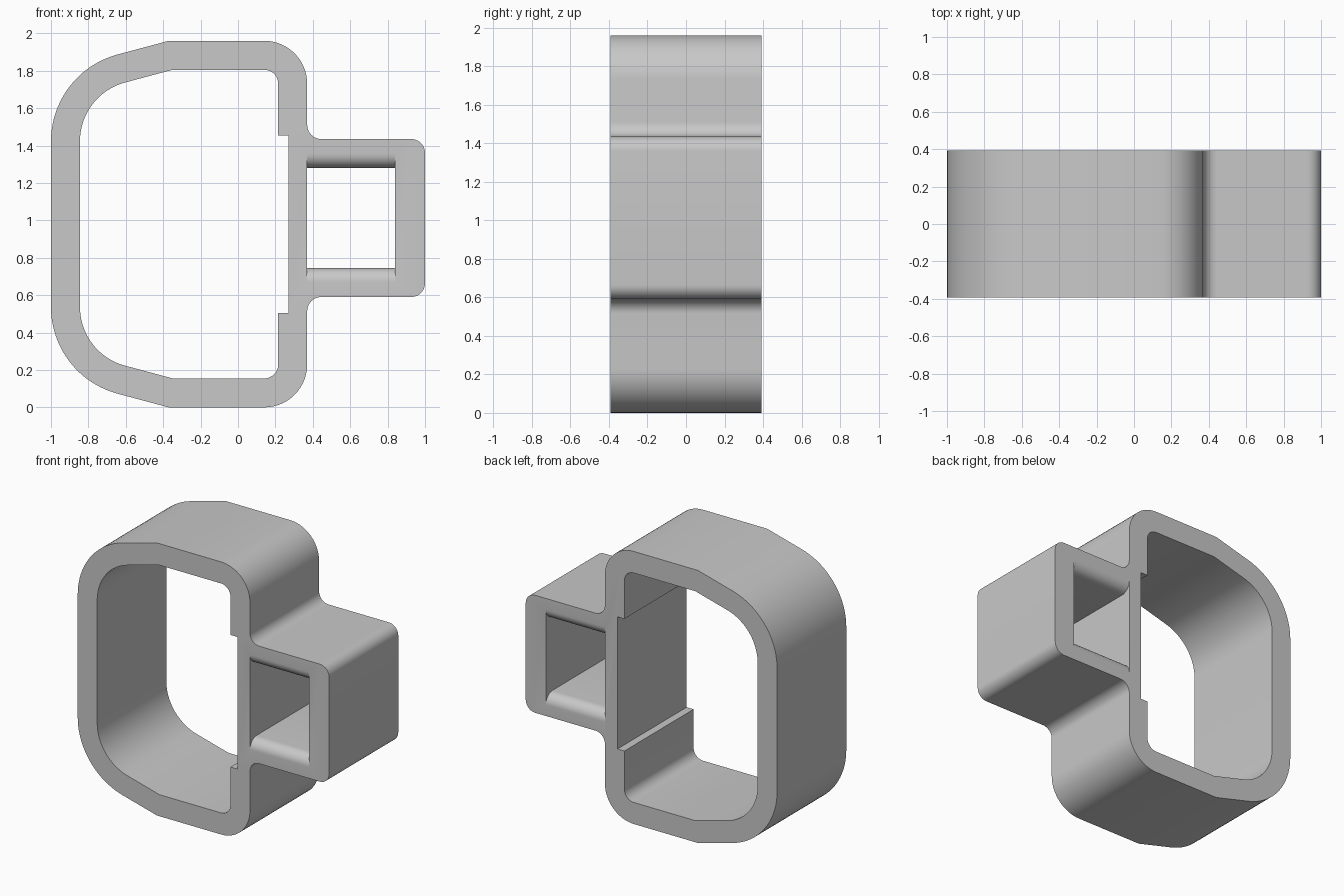
import bpy, bmesh
from math import cos, sin, radians

cube = bpy.data.objects.get("Cube")
if cube:
    bpy.data.objects.remove(cube, do_unlink=True)

HALF = 0.393          # half depth along y
MID = 0.98            # mirror height of the loop
WALL = 0.155
BOX_LOW, BOX_HIGH = 0.59, 1.435

grey = bpy.data.materials.new("light_grey")
grey.use_nodes = True
colour = (0.58, 0.58, 0.58, 1)
grey.diffuse_color = colour
grey.node_tree.nodes["Principled BSDF"].inputs["Base Color"].default_value = colour


def arc(a, b, r, start, end, steps=10):
    """Points on an arc around (a, b), angles in degrees."""
    angles = [radians(start + (end - start) * i / steps) for i in range(steps + 1)]
    return [(a + r * cos(t), b + r * sin(t)) for t in angles]


def flip(points):
    """Mirror a path about the middle height and reverse its order."""
    return [(x, 2 * MID - z) for x, z in reversed(points)]


def prism(name, points, origin, direction):
    """Extrude a flat profile; origin maps 2D points into space."""
    bm = bmesh.new()
    face = bm.faces.new([bm.verts.new(origin(p)) for p in points])
    ext = bmesh.ops.extrude_face_region(bm, geom=[face])
    verts = [g for g in ext["geom"] if isinstance(g, bmesh.types.BMVert)]
    bmesh.ops.translate(bm, verts=verts, vec=direction)
    bmesh.ops.recalc_face_normals(bm, faces=bm.faces)
    mesh = bpy.data.meshes.new(name)
    bm.to_mesh(mesh)
    bm.free()
    mesh.materials.append(grey)
    obj = bpy.data.objects.new(name, mesh)
    bpy.context.collection.objects.link(obj)
    return obj


def along_y(name, points, half):
    return prism(name, points, lambda p: (p[0], -half, p[1]), (0, 2 * half, 0))


def left_curve(inset):
    """Upper sweep of the loop: slanted shoulder, then a big round."""
    return [(-0.37 + inset * 0.13, 1.96 - inset)] + arc(-0.52, 1.423, 0.48 - inset, 105, 180, 20)


# Outer outline: loop with the box socket on its +x side
shoulder = arc(0.14, 1.73, 0.23, 0, 90, 14)
r = 0.075
box = (arc(0.37 + r, BOX_LOW - r, r, 180, 90) + arc(1 - r, BOX_LOW + r, r, -90, 0)
       + arc(1 - r, BOX_HIGH - r, r, 0, 90) + arc(0.37 + r, BOX_HIGH + r, r, 270, 180))
left = left_curve(0)
outline = shoulder + left + flip(left) + flip(shoulder) + box
body = along_y("clip_body", outline, HALF)

# Loop opening, with a shallow recess in its straight side
inner = [(0.27, 1.455), (0.215, 1.455)] + arc(0.14, 1.73, r, 0, 90) + left_curve(WALL)
loop_cutter = along_y("loop_cutter", inner + flip(inner), HALF + 0.1)

# Socket opening, its top and bottom rounded out at both mouths
low, high = BOX_LOW + WALL, BOX_HIGH - WALL
out, y = HALF + 0.1, HALF - r
mouth = ([(-out, low - r)] + arc(-y, low - r, r, 180, 90) + arc(y, low - r, r, 90, 0)
         + [(out, low - r), (out, high + r)] + arc(y, high + r, r, 0, -90)
         + arc(-y, high + r, r, 270, 180) + [(-out, high + r)])
socket_cutter = prism("socket_cutter", mouth, lambda p: (0.37, p[0], p[1]), (0.47, 0, 0))

# Cut both openings and drop the cutters
bpy.ops.object.select_all(action="DESELECT")
bpy.context.view_layer.objects.active = body
body.select_set(True)
for cutter in (loop_cutter, socket_cutter):
    cutter.hide_render = True
    mod = body.modifiers.new(cutter.name, "BOOLEAN")
    mod.operation = "DIFFERENCE"
    mod.solver = "EXACT"
    mod.object = cutter
    bpy.ops.object.modifier_apply(modifier=mod.name)
    bpy.data.objects.remove(cutter, do_unlink=True)

bpy.ops.object.shade_smooth_by_angle(angle=radians(20))
